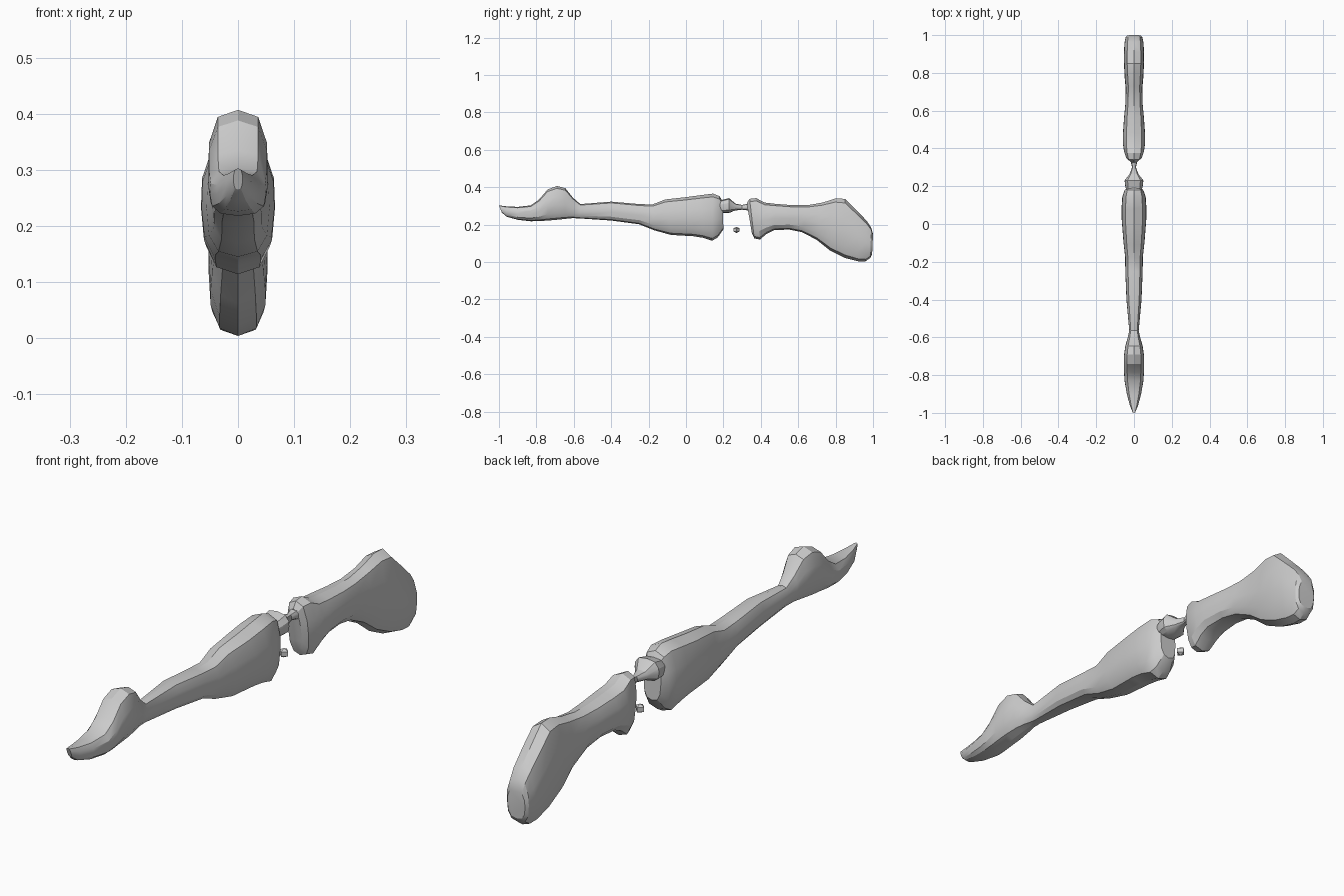
import bpy, math

# Half outline of a cross-section: (width fraction, height fraction), bottom to top
HALF = [(0, 0), (0.62, 0.05), (0.92, 0.2), (1, 0.45), (0.97, 0.68), (0.68, 0.93), (0, 1)]
RING = HALF + [(-u, v) for u, v in reversed(HALF[1:-1])]


def loft(name, sections):
    """Sections: (y_top, z_top, y_bottom, z_bottom, half_width)."""
    verts, faces, n = [], [], len(RING)
    for yt, zt, yb, zb, w in sections:
        verts += [(u * w, yb + (yt - yb) * v, zb + (zt - zb) * v) for u, v in RING]
    for s in range(len(sections) - 1):
        for i in range(n):
            j = (i + 1) % n
            faces.append((s * n + i, s * n + j, s * n + n + j, s * n + n + i))
    faces.append(tuple(reversed(range(n))))
    faces.append(tuple(range(len(verts) - n, len(verts))))
    mesh = bpy.data.meshes.new(name)
    mesh.from_pydata(verts, [], faces)
    ob = bpy.data.objects.new(name, mesh)
    bpy.context.collection.objects.link(ob)
    bpy.ops.object.select_all(action='DESELECT')
    ob.select_set(True)
    bpy.context.view_layer.objects.active = ob
    bpy.ops.object.mode_set(mode='EDIT')
    bpy.ops.mesh.select_all(action='SELECT')
    bpy.ops.mesh.normals_make_consistent(inside=False)
    bpy.ops.object.mode_set(mode='OBJECT')
    bpy.ops.object.shade_smooth_by_angle(angle=math.radians(28))
    return ob


# Pointed front end with its hump, slim neck and deep middle body
loft("front_body", [
    (-1.00, 0.303, -0.985, 0.265, 0.008),
    (-0.96, 0.298, -0.96, 0.243, 0.022),
    (-0.90, 0.295, -0.90, 0.226, 0.038),
    (-0.83, 0.303, -0.83, 0.218, 0.050),
    (-0.785, 0.335, -0.785, 0.219, 0.053),
    (-0.74, 0.388, -0.74, 0.222, 0.053),
    (-0.69, 0.407, -0.70, 0.225, 0.053),
    (-0.645, 0.395, -0.645, 0.231, 0.046),
    (-0.605, 0.345, -0.605, 0.235, 0.034),
    (-0.565, 0.310, -0.565, 0.233, 0.025),
    (-0.40, 0.323, -0.40, 0.222, 0.040),
    (-0.25, 0.310, -0.25, 0.202, 0.046),
    (-0.18, 0.308, -0.17, 0.170, 0.047),
    (-0.11, 0.335, -0.08, 0.145, 0.056),
    (0.00, 0.347, 0.04, 0.138, 0.065),
    (0.08, 0.358, 0.09, 0.130, 0.066),
    (0.145, 0.366, 0.14, 0.114, 0.062),
    (0.18, 0.352, 0.17, 0.132, 0.052),
    (0.195, 0.325, 0.20, 0.175, 0.035),
])

# Faceted knuckle and thin bridge joining the two halves
loft("bridge", [
    (0.16, 0.325, 0.17, 0.262, 0.035),
    (0.195, 0.333, 0.20, 0.262, 0.046),
    (0.23, 0.342, 0.23, 0.262, 0.050),
    (0.265, 0.312, 0.26, 0.275, 0.025),
    (0.30, 0.305, 0.30, 0.280, 0.010),
    (0.33, 0.312, 0.33, 0.276, 0.018),
    (0.36, 0.320, 0.36, 0.265, 0.025),
])

# Rear half: hanging front lobe, slim grip, flared end plate
loft("rear_body", [
    (0.325, 0.315, 0.352, 0.155, 0.022),
    (0.34, 0.338, 0.365, 0.127, 0.042),
    (0.375, 0.342, 0.395, 0.120, 0.053),
    (0.42, 0.318, 0.43, 0.150, 0.059),
    (0.48, 0.311, 0.47, 0.170, 0.059),
    (0.57, 0.304, 0.55, 0.174, 0.053),
    (0.65, 0.304, 0.62, 0.160, 0.046),
    (0.73, 0.318, 0.70, 0.118, 0.044),
    (0.80, 0.340, 0.77, 0.062, 0.050),
    (0.85, 0.338, 0.85, 0.022, 0.053),
    (0.91, 0.278, 0.92, 0.004, 0.053),
    (0.965, 0.222, 0.96, 0.004, 0.050),
    (0.99, 0.185, 0.985, 0.022, 0.045),
    (1.00, 0.150, 0.995, 0.040, 0.036),
])

# Small loose fragment under the bridge
bpy.ops.mesh.primitive_uv_sphere_add(segments=4, ring_count=2, radius=1, location=(0, 0.27, 0.172))
chip = bpy.context.object
chip.name = "loose_fragment"
chip.scale = (0.02, 0.02, 0.017)
